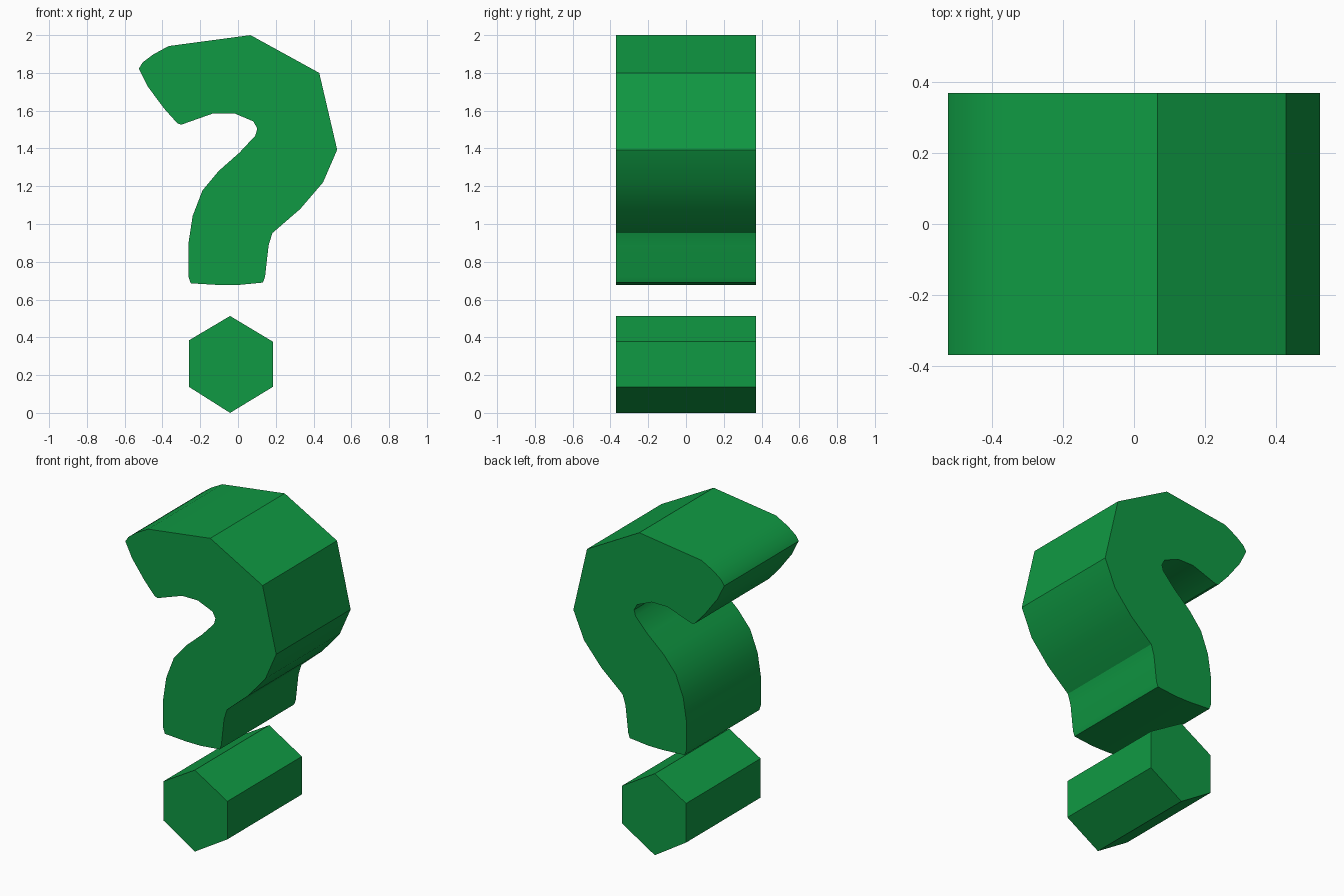
import bpy, bmesh, math

if "Cube" in bpy.data.objects:
    bpy.data.objects.remove(bpy.data.objects["Cube"])

green = bpy.data.materials.new("green")
green.diffuse_color = (0.005, 0.32, 0.056, 1)
green.use_nodes = True
green.node_tree.nodes["Principled BSDF"].inputs["Base Color"].default_value = green.diffuse_color
HALF_DEPTH = 0.37


def extrude_profile(name, profile):
    """Solid made by pushing an x-z outline from front to back."""
    bm = bmesh.new()
    front = bm.faces.new([bm.verts.new((x, -HALF_DEPTH, z)) for x, z in profile])
    result = bmesh.ops.extrude_face_region(bm, geom=[front], use_keep_orig=True)
    verts = [g for g in result["geom"] if isinstance(g, bmesh.types.BMVert)]
    bmesh.ops.translate(bm, verts=verts, vec=(0, 2 * HALF_DEPTH, 0))
    bmesh.ops.recalc_face_normals(bm, faces=bm.faces)
    mesh = bpy.data.meshes.new(name)
    bm.to_mesh(mesh)
    bm.free()
    mesh.materials.append(green)
    obj = bpy.data.objects.new(name, mesh)
    bpy.context.collection.objects.link(obj)
    bpy.ops.object.select_all(action='DESELECT')
    obj.select_set(True)
    bpy.context.view_layer.objects.active = obj
    bpy.ops.object.shade_smooth_by_angle(angle=math.radians(30))
    return obj


# Curved hook: outer edge clockwise, then stem foot, then inner edge
extrude_profile("hook", [
    (-0.525, 1.823), (-0.505, 1.855), (-0.45, 1.897), (-0.367, 1.942),
    (0.066, 2.0), (0.43, 1.80), (0.525, 1.393), (0.45, 1.22),
    (0.33, 1.08), (0.182, 0.952), (0.162, 0.887), (0.143, 0.72), (0.132, 0.69),
    (0.0, 0.677), (-0.1, 0.677), (-0.25, 0.686), (-0.262, 0.72),
    (-0.262, 0.90), (-0.24, 1.043), (-0.188, 1.178), (-0.103, 1.28),
    (0.008, 1.378), (0.092, 1.468), (0.102, 1.505), (0.082, 1.543),
    (-0.02, 1.586), (-0.13, 1.586), (-0.3, 1.526), (-0.32, 1.532),
    (-0.39, 1.61), (-0.478, 1.728),
])

# Six-sided dot below the hook
extrude_profile("dot", [
    (-0.042, 0.513), (0.185, 0.377), (0.185, 0.138),
    (-0.042, 0.0), (-0.26, 0.138), (-0.26, 0.384),
])
